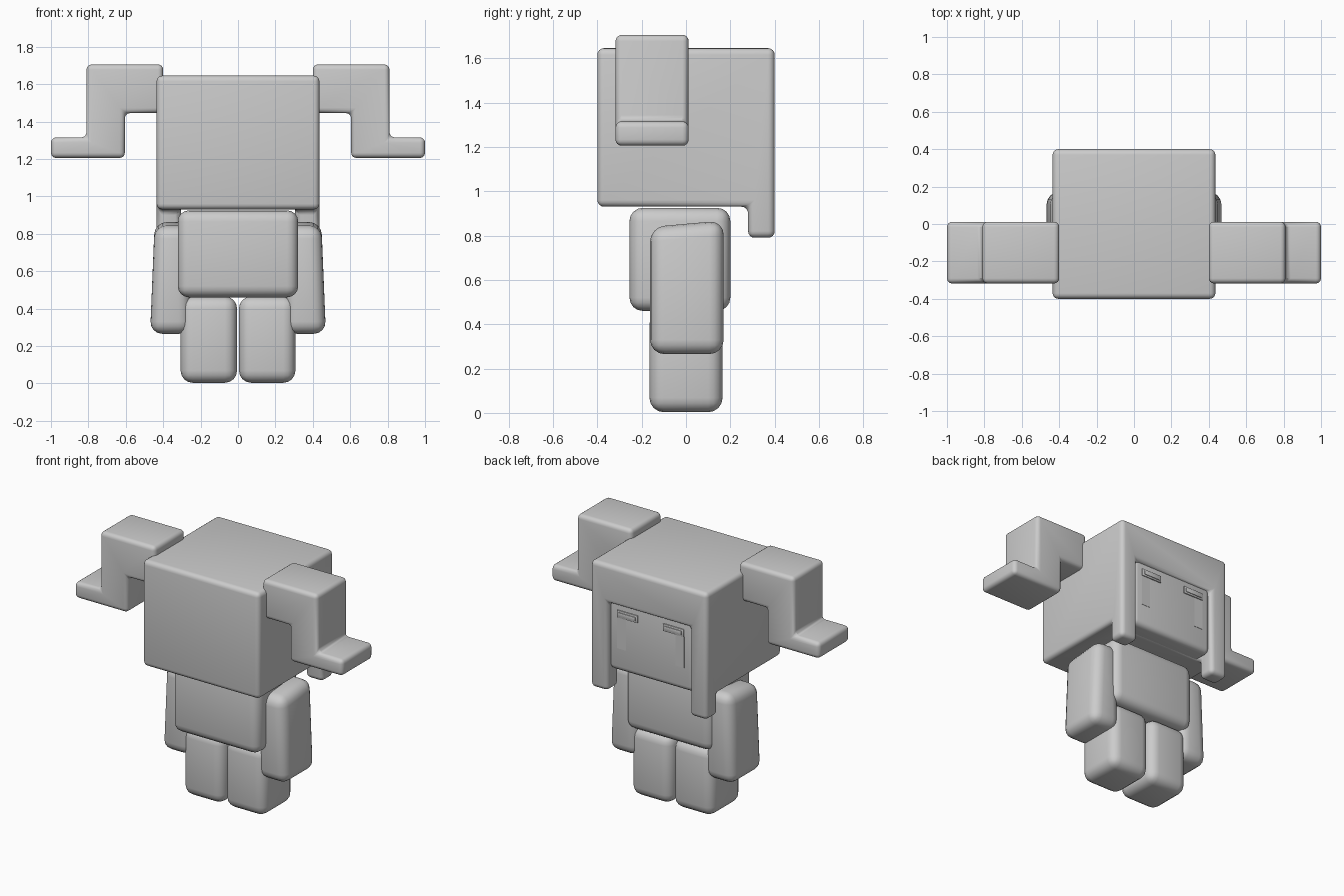
import bpy
import bmesh
from mathutils import Vector

cube = bpy.data.objects.get("Cube")
if cube:
    bpy.data.objects.remove(cube, do_unlink=True)

GREY = (0.6, 0.6, 0.6, 1.0)
grey = bpy.data.materials.new("plain grey")
grey.use_nodes = True
grey.diffuse_color = GREY
grey.node_tree.nodes["Principled BSDF"].inputs["Base Color"].default_value = GREY


def finish(name, bm, bevel, segments=4):
    """Round the edges, then turn the mesh into a smooth shaded object."""
    bmesh.ops.recalc_face_normals(bm, faces=bm.faces)
    if bevel:
        bmesh.ops.bevel(bm, geom=bm.edges[:], offset=bevel, offset_type='OFFSET',
                        segments=segments, profile=0.5, affect='EDGES', clamp_overlap=True)
    mesh = bpy.data.meshes.new(name)
    bm.to_mesh(mesh)
    bm.free()
    mesh.materials.append(grey)
    obj = bpy.data.objects.new(name, mesh)
    bpy.context.collection.objects.link(obj)
    bpy.ops.object.select_all(action='DESELECT')
    obj.select_set(True)
    bpy.context.view_layer.objects.active = obj
    bpy.ops.object.shade_smooth_by_angle()
    return obj


def box(name, low, high, bevel, taper=1.0, lean=(0, 0), segments=4):
    """Rounded box; the top can be narrowed in x, leaned in x and sloped along y."""
    bm = bmesh.new()
    bmesh.ops.create_cube(bm, size=1)
    low, high = Vector(low), Vector(high)
    mid, size = (low + high) / 2, high - low
    for v in bm.verts:
        top, side = v.co.z > 0, v.co.y
        v.co = Vector(a * b for a, b in zip(v.co, size)) + mid
        if top:
            v.co.x = mid.x + (v.co.x - mid.x) * taper + lean[0]
            v.co.z += side * lean[1]
    return finish(name, bm, bevel, segments)


def blocks(name, xs, ys, zs, filled, bevel):
    """Rounded solid made from the filled cells of an uneven grid."""
    bm = bmesh.new()
    grids = (xs, ys, zs)
    counts = [len(g) - 1 for g in grids]

    def solid(c):
        return all(0 <= i < n for i, n in zip(c, counts)) and filled(*c)

    for i in range(counts[0]):
        for j in range(counts[1]):
            for k in range(counts[2]):
                if not solid((i, j, k)):
                    continue
                for axis in range(3):
                    for step in (0, 1):
                        near = [i, j, k]
                        near[axis] += 2 * step - 1
                        if solid(near):
                            continue
                        u, w = (axis + 1) % 3, (axis + 2) % 3
                        corners = []
                        for du, dw in ((0, 0), (1, 0), (1, 1), (0, 1)):
                            c = [i, j, k]
                            c[axis] += step
                            c[u] += du
                            c[w] += dw
                            corners.append(bm.verts.new([g[n] for g, n in zip(grids, c)]))
                        bm.faces.new(corners)
    bmesh.ops.remove_doubles(bm, verts=bm.verts, dist=0.0001)
    bmesh.ops.recalc_face_normals(bm, faces=bm.faces)
    bmesh.ops.dissolve_limit(bm, angle_limit=0.02, verts=bm.verts, edges=bm.edges)
    return finish(name, bm, bevel)


# Hair block with a face opening and two hanging side locks
blocks("hair", (-0.435, -0.305, 0.305, 0.435), (-0.40, 0.28, 0.40), (0.79, 0.93, 1.385, 1.645),
       lambda i, j, k: (k > 0 if j == 0 else k == 2 or i != 1), 0.03)

# Face set slightly back in the opening
box("face", (-0.315, 0.1, 0.935), (0.315, 0.375, 1.42), 0.035)

# Torso
box("torso", (-0.322, -0.255, 0.46), (0.322, 0.20, 0.925), 0.06)

for side, s in (("left", 1), ("right", -1)):
    def span(a, b):
        return sorted((s * a, s * b))

    # Stepped pigtail
    xs = (0.40, 0.605, 0.81, 1.0)
    order = xs if s > 0 else [-x for x in reversed(xs)]

    def pigtail_cell(i, j, k, s=s):
        i = i if s > 0 else 2 - i
        return i == 1 or (i == 0 and k == 2) or (i == 2 and k == 0)

    blocks(side + "_pigtail", order, (-0.318, 0.012), (1.205, 1.315, 1.445, 1.705),
           pigtail_cell, 0.028)

    # Arm and leg
    a, b = span(0.25, 0.47)
    box(side + "_arm", (a, -0.162, 0.265), (b, 0.17, 0.853), 0.065, 0.85, (-0.008 * s, 0.03))
    a, b = span(0.005, 0.307)
    box(side + "_leg", (a, -0.165, 0.003), (b, 0.165, 0.465), 0.065)

    # Raised eyelid with a small inner plate, and the tall eye strip below
    a, b = span(0.095, 0.25)
    box(side + "_eyelid", (a, 0.374, 1.30), (b, 0.383, 1.35), 0.003, segments=2)
    a, b = span(0.11, 0.235)
    box(side + "_eyelid_plate", (a, 0.382, 1.312), (b, 0.388, 1.338), 0.002, segments=2)
    a, b = span(0.185, 0.25)
    box(side + "_eye", (a, 0.372, 1.09), (b, 0.377, 1.30), 0)
